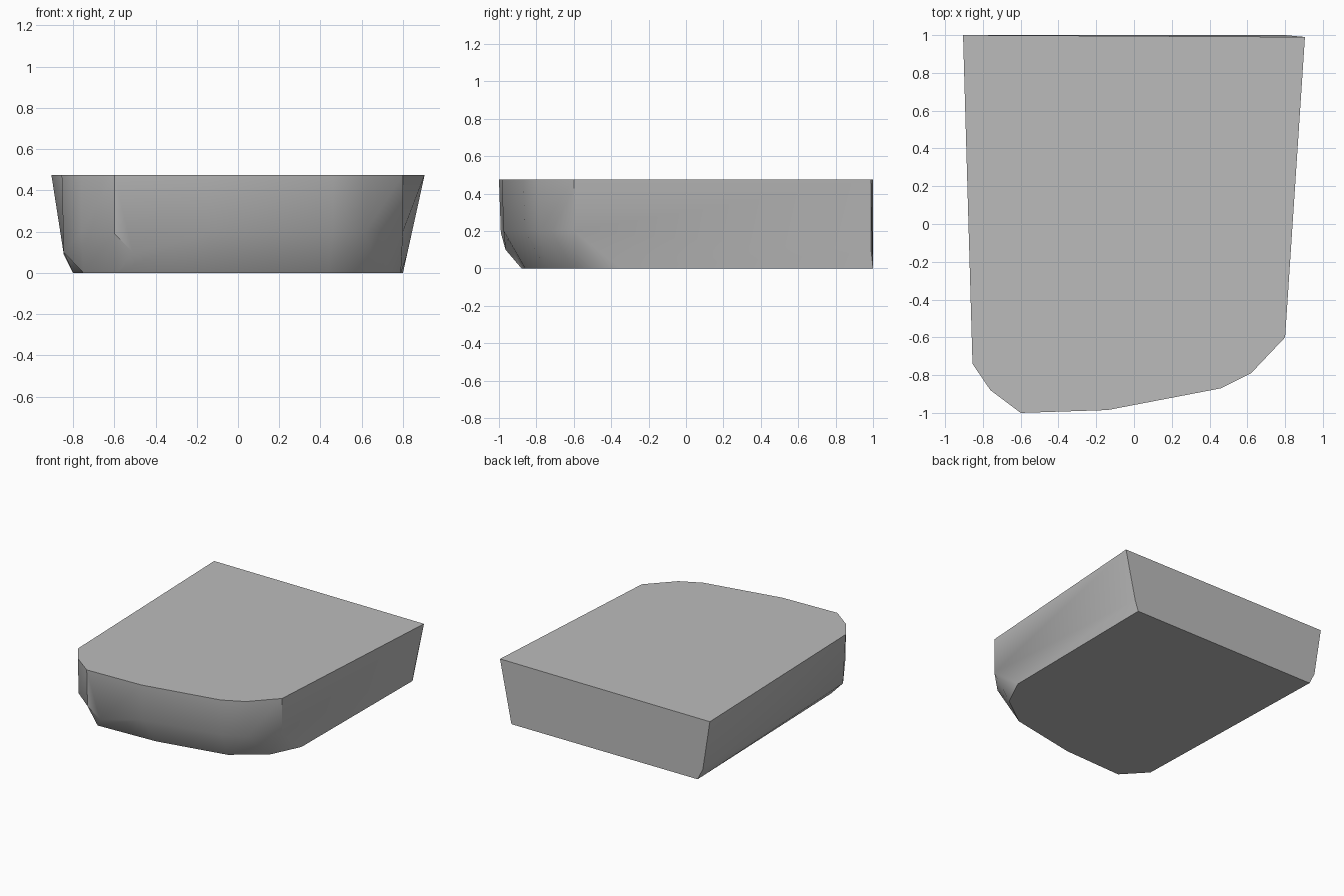
import bpy, bmesh, math

cube = bpy.data.objects.get("Cube")
if cube:
    bpy.data.objects.remove(cube, do_unlink=True)

# Flat grey material
grey = bpy.data.materials.new("plain_grey")
grey.use_nodes = True
colour = (0.5, 0.5, 0.5, 1)
grey.diffuse_color = colour
grey.node_tree.nodes["Principled BSDF"].inputs["Base Color"].default_value = colour

H = 0.475
# Matching outlines, from the left back corner round the front to the right back
rim = [(.905, .99), (.8, -.6), (.62, -.79), (.46, -.87), (-.14, -.985),
       (-.6, -1), (-.6, -1), (-.76, -.88), (-.855, -.74), (-.905, 1)]
waist = [(.82, .99, .09), (.8, -.6, .2), (.62, -.78, .2), (.46, -.86, .2),
         (-.14, -.975, .2), (-.51, -.965, .1), (-.6, -.99, .19),
         (-.76, -.87, .2), (-.845, -.72, .1), (-.845, 1, .09)]
base = [(.8, 1), (.79, -.35), (.68, -.58), (.44, -.755), (-.1, -.86),
        (-.59, -.88), (-.59, -.88), (-.75, -.71), (-.75, -.71), (-.8, 1)]

bm = bmesh.new()


def ring(points):
    return [bm.verts.new(p) for p in points]


top = ring([(x, y, H) for x, y in rim])
mid = ring(waist)
bottom = ring([(x, y, 0) for x, y in base])

# Walls and lower bevel round the front and sides
for upper, lower in ((top, mid), (mid, bottom)):
    for i in range(len(upper) - 1):
        bm.faces.new((upper[i], upper[i + 1], lower[i + 1], lower[i]))

# Back wall, lid and underside
bm.faces.new((top[-1], top[0], mid[0], bottom[0], bottom[-1], mid[-1]))
bm.faces.new(top)
bm.faces.new(bottom)

# Collapse the shared corners
bmesh.ops.remove_doubles(bm, verts=bm.verts[:], dist=0.001)
bmesh.ops.recalc_face_normals(bm, faces=bm.faces[:])
mesh = bpy.data.meshes.new("rounded_block")
bm.to_mesh(mesh)
bm.free()
mesh.materials.append(grey)

block = bpy.data.objects.new("rounded_block", mesh)
bpy.context.collection.objects.link(block)
bpy.ops.object.select_all(action="DESELECT")
block.select_set(True)
bpy.context.view_layer.objects.active = block
bpy.ops.object.shade_smooth_by_angle(angle=math.radians(40))
